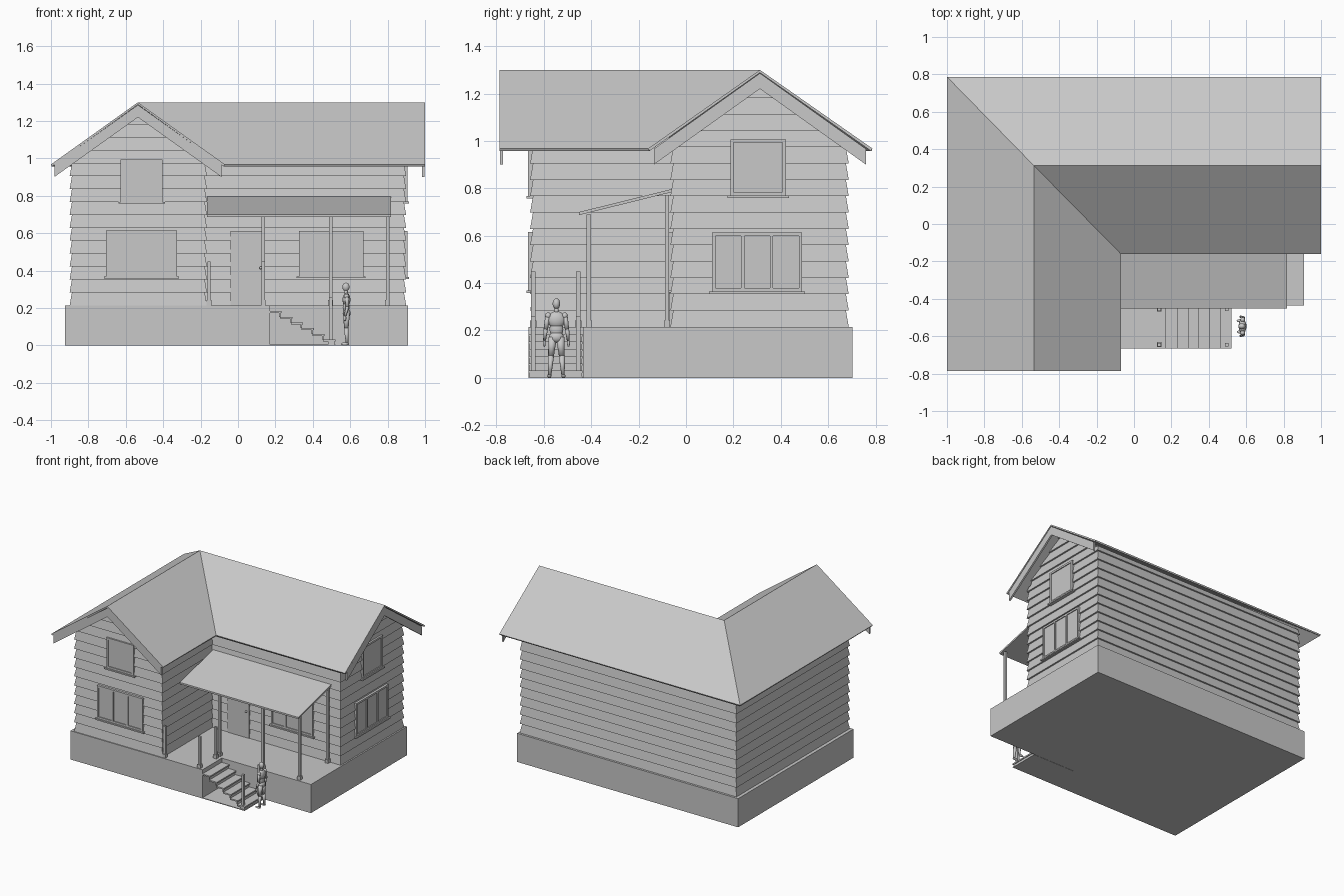
import bpy, bmesh, math
from mathutils import Vector, Matrix

if "Cube" in bpy.data.objects:
    bpy.data.objects.remove(bpy.data.objects["Cube"])

grey = bpy.data.materials.new("light grey")
grey.diffuse_color = (0.58, 0.58, 0.58, 1)
grey.use_nodes = True
grey.node_tree.nodes["Principled BSDF"].inputs["Base Color"].default_value = grey.diffuse_color


def finish(name, bm, smooth=False):
    bmesh.ops.recalc_face_normals(bm, faces=bm.faces)
    me = bpy.data.meshes.new(name)
    bm.to_mesh(me)
    bm.free()
    me.materials.append(grey)
    for p in me.polygons:
        p.use_smooth = smooth
    ob = bpy.data.objects.new(name, me)
    bpy.context.collection.objects.link(ob)
    return ob


def add_box(bm, lo, hi):
    c = [(a + b) / 2 for a, b in zip(lo, hi)]
    s = [abs(b - a) for a, b in zip(lo, hi)]
    bmesh.ops.create_cube(bm, size=1, matrix=Matrix.Translation(c) @ Matrix.Diagonal((*s, 1)))


def prism(bm, pts, vec):
    """Extrude a flat outline along a vector."""
    f = bm.faces.new([bm.verts.new(p) for p in pts])
    r = bmesh.ops.extrude_face_region(bm, geom=[f])
    vs = [g for g in r["geom"] if isinstance(g, bmesh.types.BMVert)]
    bmesh.ops.translate(bm, verts=vs, vec=vec)


RX, RY = -0.535, 0.312            # ridge lines
EAVE, TOP, SLOPE = 0.968, 1.30, 0.714
DECK, STEP, LIP = 0.215, 0.069, 0.012

# foundation with porch deck and landing
bm = bmesh.new()
prism(bm, [(-0.925, -0.665, 0), (0.17, -0.665, 0), (0.17, -0.435, 0), (0.91, -0.435, 0),
           (0.91, 0.703, 0), (-0.925, 0.703, 0)], (0, 0, DECK))
finish("foundation", bm)


# clapboard walls: every board is a ring that leans out at its lower edge
def footprint(d, z):
    l, r, b, f, ix, iy = -0.888 - d, 0.887 + d, 0.675 + d, -0.646 - d, -0.178 + d, -0.054 - d
    return [(l, f, z), (ix, f, z), (ix, iy, z), (r, iy, z), (r, b, z), (l, b, z)]


bm = bmesh.new()
previous = None
for k in range(12):
    z0 = DECK + k * STEP
    for d, z in ((LIP, z0), (0, min(z0 + STEP, 1.015))):
        ring = [bm.verts.new(p) for p in footprint(d, z)]
        if previous:
            for i in range(6):
                j = (i + 1) % 6
                bm.faces.new((previous[i], previous[j], ring[j], ring[i]))
        previous = ring
finish("clapboard_walls", bm)


# maps (along, outward, up) to the front or the right gable wall
def front(u, d, z):
    return (u, -0.646 - d, z)


def porch(u, d, z):
    return (u, -0.054 - d, z)


def right(u, d, z):
    return (0.887 + d, u, z)


# gable boards, narrowing to the ridge
def gable(name, place, mid):
    bm = bmesh.new()
    for k in range(11, 16):
        z0 = DECK + k * STEP
        z1 = min(z0 + STEP, 1.28)
        if z0 >= z1:
            break
        w0, w1 = (min(0.355, max(0.002, (1.283 - z) / SLOPE)) for z in (z0, z1))
        o = [place(mid - w0, LIP, z0), place(mid + w0, LIP, z0),
             place(mid + w1, 0, z1), place(mid - w1, 0, z1)]
        i = [place(mid - w0, -0.01, z0), place(mid + w0, -0.01, z0)]
        v = [bm.verts.new(p) for p in o + i]
        bm.faces.new(v[:4])
        bm.faces.new((v[0], v[1], v[5], v[4]))
    finish(name, bm)


gable("front_gable_boards", front, RX)
gable("right_gable_boards", right, RY)

# L-shaped main roof
bm = bmesh.new()
A, R1, B, V, C, R2, D, E, P = [bm.verts.new(p) for p in (
    (-1, -0.787, EAVE), (RX, -0.787, TOP), (-0.07, -0.787, EAVE), (-0.07, -0.16, EAVE),
    (1, -0.16, EAVE), (1, RY, TOP), (1, 0.787, EAVE), (-1, 0.787, EAVE), (RX, RY, TOP))]
for f in ((A, R1, P, E), (R1, B, V, P), (P, V, C, R2), (E, P, R2, D)):
    bm.faces.new(f)
roof = finish("main_roof", bm)
for p in roof.data.polygons:
    if p.normal.z < 0:
        roof.data.flip_normals()
        break
m = roof.modifiers.new("thickness", 'SOLIDIFY')
m.thickness, m.offset = 0.012, -1


# bargeboards under the gable ends of the roof
def bargeboard(name, to_world, vec):
    w, drop = 0.447, 0.066
    t = TOP - 0.014
    e = t - w * SLOPE
    bm = bmesh.new()
    prism(bm, [to_world(u, z) for u, z in ((-w, e), (0, t), (w, e), (w, e - drop),
                                          (0, t - drop), (-w, e - drop))], vec)
    finish(name, bm)


bargeboard("front_bargeboard", lambda u, z: (RX + u, -0.785, z), (0, 0.013, 0))
bargeboard("right_bargeboard", lambda u, z: (0.998, RY + u, z), (-0.013, 0, 0))


# windows: frame, mullions, sill and recessed pane
def window(name, place, u0, u1, z0, z1, panes):
    t = 0.014
    bm = bmesh.new()

    def part(a, b, c, d, out):
        add_box(bm, place(a, -0.01, c), place(b, out, d))
    part(u0, u1, z1 - t, z1, 0.02)
    part(u0, u1, z0, z0 + t, 0.02)
    part(u0 - 0.012, u1 + 0.012, z0 - 0.01, z0, 0.028)
    step = (u1 - u0 - t) / panes
    for i in range(panes + 1):
        part(u0 + i * step, u0 + i * step + t, z0, z1, 0.02)
    finish(name + "_frame", bm)
    bm = bmesh.new()
    add_box(bm, place(u0 + 0.005, 0.005, z0 + 0.005), place(u1 - 0.005, 0.0135, z1 - 0.005))
    finish(name + "_glass", bm)


window("front_upper_window", front, -0.627, -0.403, 0.768, 0.995, 1)
window("front_lower_window", front, -0.705, -0.327, 0.368, 0.615, 3)
window("right_upper_window", right, 0.187, 0.422, 0.77, 1.007, 1)
window("right_lower_window", right, 0.11, 0.49, 0.365, 0.613, 3)
window("porch_window", porch, 0.325, 0.67, 0.37, 0.613, 3)

# door with knob
bm = bmesh.new()
add_box(bm, porch(-0.04, -0.01, DECK), porch(0.14, 0.016, 0.613))
finish("door", bm)
bm = bmesh.new()
bmesh.ops.create_uvsphere(bm, u_segments=10, v_segments=6, radius=0.008,
                          matrix=Matrix.Translation(porch(0.122, 0.024, 0.415)))
finish("door_knob", bm, True)

# porch roof
bm = bmesh.new()
prism(bm, [(-0.165, -0.452, 0.70), (-0.165, -0.06, 0.797), (-0.165, -0.06, 0.784),
           (-0.165, -0.452, 0.687)], (0.982, 0, 0))
finish("porch_roof", bm)


# square posts with a wider foot
def post(name, x, y, z0, z1, w=0.009):
    bm = bmesh.new()
    add_box(bm, (x - w, y - w, z0), (x + w, y + w, z1))
    add_box(bm, (x - w - 0.004, y - w - 0.004, z0), (x + w + 0.004, y + w + 0.004, z0 + 0.027))
    finish(name, bm)


for i, (x, y) in enumerate(((0.135, -0.41), (0.495, -0.41), (0.80, -0.41), (0.80, -0.08))):
    post(f"porch_post_{i + 1}", x, y, DECK, 0.69 + (y + 0.41) * 0.2475)
for i, (x, y, z) in enumerate(((-0.155, -0.645, DECK), (0.135, -0.645, DECK), (0.135, -0.455, DECK),
                               (0.495, -0.645, 0), (0.495, -0.455, 0))):
    post(f"stair_post_{i + 1}", x, y, z, 0.45 if z else 0.26)

# stairs: folded treads and risers over a ground plate
bm = bmesh.new()
N, run, rise = 6, 0.0575, DECK / 7
for k in range(N):
    x, z = 0.17 + k * run, DECK - (k + 1) * rise
    add_box(bm, (x - 0.002, -0.665, z - 0.01), (x + run + 0.006, -0.437, z))
    add_box(bm, (x + run - 0.008, -0.66, z - rise), (x + run, -0.44, z - 0.004))
finish("stairs", bm)
bm = bmesh.new()
add_box(bm, (0.17, -0.665, 0), (0.52, -0.437, 0.005))
finish("stair_ground_plate", bm)

# standing figure facing the stairs
bm = bmesh.new()
PX, PY = 0.577, -0.547


def ball(x, y, z, sx, sy, sz):
    bmesh.ops.create_uvsphere(bm, u_segments=16, v_segments=10, radius=1,
                              matrix=Matrix.Translation((PX + x, PY + y, z)) @ Matrix.Diagonal((sx, sy, sz, 1)))


def limb(a, b, r0, r1):
    a, b = Vector(a), Vector(b)
    d = b - a
    mat = Matrix.Translation((a + b) / 2 + Vector((PX, PY, 0))) @ d.to_track_quat('Z', 'Y').to_matrix().to_4x4()
    bmesh.ops.create_cone(bm, cap_ends=True, segments=12, radius1=r0, radius2=r1, depth=d.length, matrix=mat)


ball(0, 0, 0.313, 0.019, 0.016, 0.023)
limb((0.002, 0, 0.27), (0, 0, 0.30), 0.010, 0.009)
ball(0.003, 0, 0.245, 0.021, 0.038, 0.036)
ball(0.001, 0, 0.205, 0.018, 0.029, 0.036)
ball(0.004, 0, 0.172, 0.021, 0.031, 0.024)
for s in (-1, 1):
    ball(0.004, s * 0.035, 0.262, 0.013, 0.013, 0.014)
    limb((0.004, s * 0.036, 0.264), (0.008, s * 0.045, 0.205), 0.011, 0.009)
    limb((0.008, s * 0.045, 0.207), (-0.004, s * 0.050, 0.158), 0.009, 0.006)
    ball(-0.006, s * 0.051, 0.146, 0.008, 0.006, 0.015)
    limb((0.003, s * 0.016, 0.172), (0.002, s * 0.023, 0.09), 0.018, 0.012)
    limb((0.002, s * 0.023, 0.093), (0.006, s * 0.028, 0.012), 0.013, 0.007)
    ball(-0.006, s * 0.030, 0.008, 0.022, 0.009, 0.008)
finish("standing_figure", bm, True)
